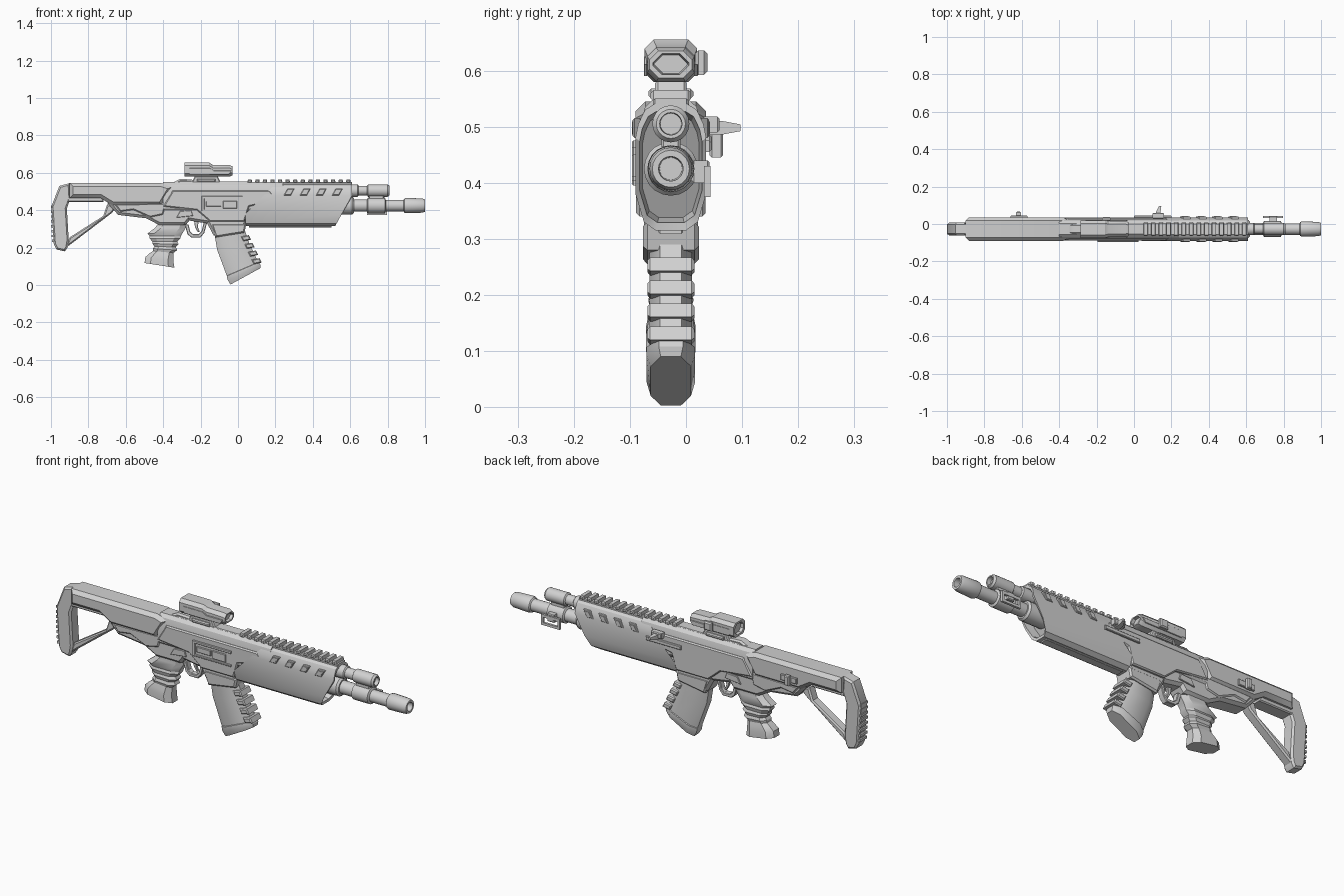
import bpy, bmesh, math

C = -0.027  # centre plane of the body in y

grey = bpy.data.materials.new("plain grey")
grey.diffuse_color = (0.64, 0.64, 0.64, 1)


def finish(name, bm):
    bmesh.ops.recalc_face_normals(bm, faces=bm.faces)
    me = bpy.data.meshes.new(name)
    bm.to_mesh(me)
    bm.free()
    me.materials.append(grey)
    ob = bpy.data.objects.new(name, me)
    bpy.context.collection.objects.link(ob)
    return ob


def slab(name, pts, hw, bevel=0.0, y=C):
    """Side outline (x, z) with thickness 2*hw and chamfered rims."""
    bm = bmesh.new()
    f = bm.faces.new([bm.verts.new((x, y - hw, z)) for x, z in pts])
    r = bmesh.ops.extrude_face_region(bm, geom=[f])
    vs = [v for v in r["geom"] if isinstance(v, bmesh.types.BMVert)]
    bmesh.ops.translate(bm, verts=vs, vec=(0, 2 * hw, 0))
    if bevel:
        rim = [e for e in bm.edges if abs(e.verts[0].co.y - e.verts[1].co.y) < 1e-5]
        bmesh.ops.bevel(bm, geom=rim, offset=bevel, segments=1, affect='EDGES', clamp_overlap=True)
    return finish(name, bm)


def loft(name, rings):
    """Skin a list of equal-length closed rings and cap both ends."""
    bm = bmesh.new()
    vr = [[bm.verts.new(p) for p in ring] for ring in rings]
    for a, b in zip(vr, vr[1:]):
        for i in range(len(a)):
            j = (i + 1) % len(a)
            bm.faces.new((a[i], a[j], b[j], b[i]))
    bm.faces.new(vr[0])
    bm.faces.new(vr[-1])
    return finish(name, bm)


def lathe(name, prof, z, y=C, n=20):
    """Turned part along x from (x, radius) pairs."""
    return loft(name, [[(x, y + r * math.cos(2 * math.pi * i / n), z + r * math.sin(2 * math.pi * i / n))
                        for i in range(n)] for x, r in prof])


def box(name, x0, x1, z0, z1, hw, bevel=0.0, y=C):
    return slab(name, [(x0, z0), (x1, z0), (x1, z1), (x0, z1)], hw, bevel, y)


def mirror(half):
    return half + [(-y, z) for y, z in reversed(half)]


def cross_ring(xa, za, xb, zb, hw):
    """Chamfered ring across the body between a back point and a front point."""
    out = []
    for t, s in ((0, .5), (.2, 1), (.8, 1), (1, .5), (1, -.5), (.8, -1), (.2, -1), (0, -.5)):
        out.append((xa + (xb - xa) * t, C + hw * s, za + (zb - za) * t))
    return out


# Stock
slab("stock_shell", [(-.90, .465), (-.735, .465), (-.67, .425), (-.41, .425), (-.35, .525),
                     (-.41, .545), (-.90, .545)], .063, .018)
slab("butt_pad", [(-.998, .42), (-.955, .53), (-.90, .545), (-.895, .465), (-.915, .41), (-.905, .24),
                  (-.912, .2), (-.925, .18), (-.97, .19), (-.985, .22)], .034, .009)
slab("stock_strut", [(-.925, .195), (-.90, .255), (-.72, .37), (-.70, .43), (-.64, .43), (-.675, .385)], .026, .007)
box("stock_spine", -.91, -.72, .445, .47, .035, .005)
for i in range(8):
    z = .23 + i * .026
    box("pad_groove_rib", -.999 + max(0, .30 - z) * .07, -.96, z, z + .013, .028)

# Sling stud on the far side of the stock
box("sling_plate", -.66, -.57, .455, .485, .006, .003, .039)
box("sling_stud", -.63, -.605, .445, .495, .012, .004, .054)

# Receiver
slab("lower_receiver", [(-.70, .44), (-.64, .375), (-.49, .357), (-.42, .32), (-.28, .32), (-.26, .345),
                        (-.20, .335), (-.165, .33), (-.13, .265), (.03, .285), (.045, .33), (.045, .45),
                        (-.35, .46)], .048, .014)
slab("receiver_brace", [(-.665, .435), (-.63, .39), (-.56, .40), (-.47, .36), (-.40, .375), (-.38, .44)], .054, .008)
section = mirror([(.03, .55), (.046, .535), (.058, .49), (.055, .41), (.04, .39)])
loft("upper_receiver", [[(x, C + y, z) for y, z in section] for x in (-.40, .24)])
slab("receiver_panel", [(-.40, .42), (-.35, .505), (.17, .505), (.215, .455), (.06, .42), (.035, .34),
                        (-.15, .34), (-.22, .40)], .062, .006)
for s in (-1, 1):
    slab("selector_panel", [(-.33, .36), (-.24, .37), (-.25, .40), (-.31, .395)], .004, .002, C + s * .05)

# Ejection port and bolt on the near side
for n, b in (("port_frame_top", (-.195, .025, .462, .475)), ("port_frame_bottom", (-.195, .025, .395, .405)),
             ("port_frame_rear", (-.195, -.18, .395, .475)), ("bolt_cover", (-.17, -.09, .42, .448)),
             ("port_door", (-.08, -.005, .41, .45))):
    box(n, *b, .005, .002, C - .064)

# Handguard shell, slanted and hollow at the front
guard = mirror([(.03, .54), (.046, .53), (.058, .505), (.063, .48), (.063, .38), (.048, .33), (.027, .315)])


def guard_ring(shift, k, back=False):
    ring = []
    for y, z in guard:
        x = .04 + max(0, z - .38) * 1.0 if back else .61 - max(0, .48 - z) * .55
        ring.append((x + shift, C + y * k, .43 + (z - .43) * k))
    return ring


loft("handguard", [guard_ring(0, 1, True), guard_ring(0, 1), guard_ring(0, .88), guard_ring(-.05, .8)])
box("handguard_keel", .06, .50, .309, .32, .022, .003)
for i in range(4):  # side vents
    x = .245 + i * .086
    for s in (-1, 1):
        slab("vent_rim", [(x, .48), (x + .037, .48), (x + .056, .515), (x + .02, .515)], .008, .003, C + s * .06)
        slab("vent_pad", [(x + .01, .486), (x + .033, .486), (x + .046, .509), (x + .023, .509)],
             .001, 0, C + s * .0685)

# Top rail
box("rail_base", .04, .61, .53, .55, .032, .004)
for i in range(14):
    x = .05 + i * .0405
    slab("rail_tooth", [(x, .545), (x + .026, .545), (x + .023, .565), (x + .003, .565)], .036, .005)
box("receiver_rail", -.31, .05, .54, .553, .03, .004)

# Barrels
lathe("barrel", [(.5, .033), (.69, .033), (.695, .042), (.785, .042), (.79, .031), (.885, .031), (.89, .038),
                 (.90, .041), (.985, .038), (1.0, .033), (1.0, .022), (.94, .02)], .425)
lathe("barrel_collar", [(.5, .048), (.61, .048), (.62, .04)], .425)
lathe("gas_tube", [(.5, .026), (.69, .026), (.695, .033), (.80, .033), (.81, .026), (.81, .02), (.79, .019)], .505)
lathe("gas_tube_collar", [(.57, .033), (.64, .033), (.645, .027)], .505)
box("gas_block", .70, .78, .44, .50, .017, .004)
# Front sling loop
box("loop_lug", .725, .765, .40, .44, .016, .004, .026)
for x in (.69, .785):
    box("loop_side", x, x + .012, .38, .425, .006, 0, .038)
box("loop_bar", .69, .797, .415, .43, .006, 0, .038)
box("loop_lower_bar", .69, .797, .375, .388, .006, 0, .038)

# Charging handle
box("handle_base", .10, .16, .49, .518, .016, .004, .044)
loft("charging_handle", [[(x + dx, y, .498 + dz) for dx, dz in ((-w, -w), (w, -w), (w, w), (-w, w))]
                         for x, y, w in ((.13, .03, .014), (.13, .065, .012), (.14, .097, .006))])
box("handle_track", .0, .20, .455, .475, .008, .003, .037)

# Sight
def sight_ring(x, hw, z0, z1, c=.016):
    half = [(hw - c, z1), (hw, z1 - c), (hw, z0 + c), (hw - c, z0)]
    return [(x, C + y, z) for y, z in mirror(half)]


loft("sight_body", [sight_ring(-.27, .032, .592, .642), sight_ring(-.285, .034, .59, .645),
                    sight_ring(-.285, .047, .58, .655), sight_ring(-.155, .047, .58, .655),
                    sight_ring(-.135, .042, .58, .643), sight_ring(-.045, .042, .58, .641),
                    sight_ring(-.03, .038, .587, .635), sight_ring(-.03, .032, .593, .63),
                    sight_ring(-.045, .03, .595, .628)])
for s in (-1, 1):
    slab("sight_side_plate", [(-.26, .59), (-.05, .59), (-.035, .612), (-.13, .612), (-.15, .625), (-.26, .625)],
         .003, .001, C + s * .045)
box("sight_knob", -.17, -.125, .592, .636, .011, .006, .027)
slab("sight_mount", [(-.25, .545), (-.09, .545), (-.11, .583), (-.23, .583)], .028, .005)
box("mount_clamp", -.22, -.12, .55, .568, .04, .005)
slab("rear_hump", [(-.375, .525), (-.345, .55), (-.31, .567), (-.25, .565), (-.22, .545), (-.22, .525)], .026, .008)

# Grip with finger ribs
grip = [(-.42, .335, -.28, .335, .036), (-.445, .305, -.28, .305, .036), (-.485, .275, -.295, .28, .040),
        (-.472, .262, -.305, .262, .035), (-.472, .25, -.308, .25, .040), (-.458, .232, -.325, .232, .035),
        (-.458, .222, -.318, .218, .040), (-.447, .207, -.332, .203, .035), (-.455, .195, -.325, .187, .040),
        (-.455, .182, -.345, .172, .035), (-.475, .168, -.345, .15, .040), (-.495, .15, -.345, .125, .044),
        (-.50, .118, -.34, .093, .044)]
loft("pistol_grip", [cross_ring(*g) for g in grip])

# Trigger and guard
slab("trigger_guard", [(-.285, .325), (-.27, .272), (-.25, .255), (-.20, .255), (-.18, .28), (-.165, .335),
                       (-.183, .335), (-.195, .287), (-.21, .272), (-.24, .272), (-.255, .285), (-.265, .325)], .016, .003)
slab("trigger", [(-.235, .345), (-.21, .345), (-.215, .31), (-.205, .285), (-.215, .283), (-.23, .31)], .007, .002)

# Magazine
slab("magazine_well", [(-.145, .33), (-.12, .255), (.035, .28), (.045, .33)], .05, .008)
mag = [(-.13, .30, .03, .31, .038), (-.112, .19, .062, .22, .038), (-.06, .05, .108, .122, .038),
       (-.06, .048, .112, .122, .043), (-.056, .028, .12, .108, .043), (-.04, .003, .119, .09, .036)]
loft("magazine", [cross_ring(*m) for m in mag])
for i in range(4):  # front ribs
    x, z = .028 + i * .019, .235 - i * .041
    slab("magazine_rib", [(x, z), (x + .042, z + .008), (x + .03, z + .032), (x - .012, z + .024)], .042, .005)

# Crisp edges with smooth round parts
for ob in bpy.context.scene.objects:
    ob.select_set(True)
    bpy.context.view_layer.objects.active = ob
bpy.ops.object.shade_smooth_by_angle(angle=math.radians(30))
